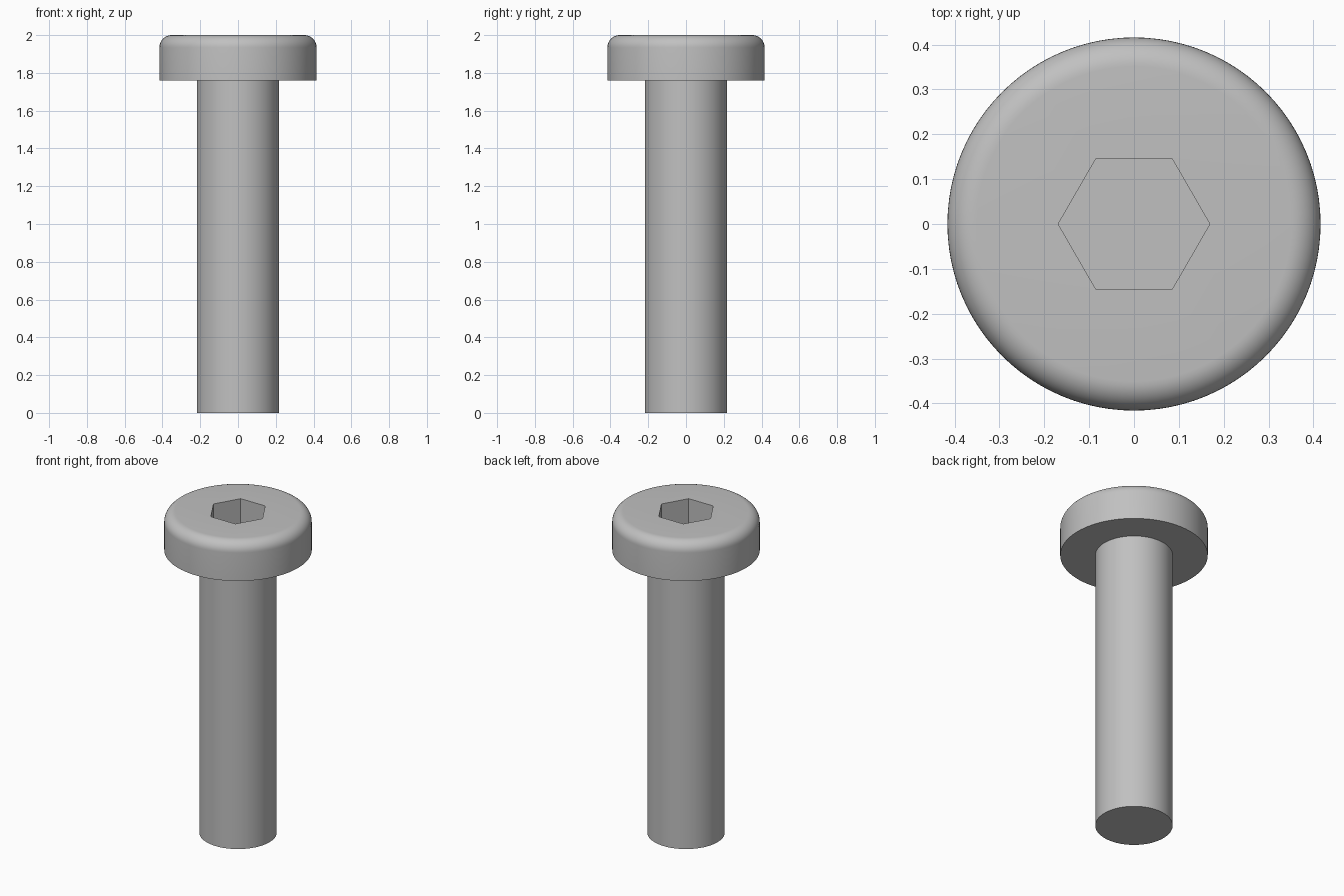
import bpy, bmesh, math

cube = bpy.data.objects.get("Cube")
if cube:
    bpy.data.objects.remove(cube, do_unlink=True)

SEGMENTS = 96
SHANK_R, HEAD_R = 0.218, 0.416
HEAD_Z, TOP_Z = 1.76, 2.0
FILLET = 0.065
SOCKET_R, SOCKET_DEPTH = 0.169, 0.18

steel = bpy.data.materials.new("steel grey")
steel.use_nodes = True
colour = (0.53, 0.53, 0.53, 1)
steel.diffuse_color = colour
steel.node_tree.nodes["Principled BSDF"].inputs["Base Color"].default_value = colour


def ring(bm, radius, z, count):
    """Circle of vertices around the z axis."""
    return [bm.verts.new((radius * math.cos(math.tau * i / count),
                          radius * math.sin(math.tau * i / count), z))
            for i in range(count)]


def bridge(bm, a, b):
    """Band of quads between two rings."""
    n = len(a)
    for i in range(n):
        j = (i + 1) % n
        bm.faces.new((a[i], a[j], b[j], b[i]))


bm = bmesh.new()

# Outer profile: shank, underside of head, side and rounded rim
profile = [(SHANK_R, 0), (SHANK_R, HEAD_Z), (HEAD_R, HEAD_Z)]
STEPS = 10
for k in range(STEPS + 1):
    a = math.pi / 2 * k / STEPS
    profile.append((HEAD_R - FILLET + FILLET * math.cos(a),
                    TOP_Z - FILLET + FILLET * math.sin(a)))
rings = [ring(bm, r, z, SEGMENTS) for r, z in profile]
for lower, upper in zip(rings, rings[1:]):
    bridge(bm, lower, upper)
bm.faces.new(reversed(rings[0]))

# Hexagonal socket
hex_top = ring(bm, SOCKET_R, TOP_Z, 6)
hex_floor = ring(bm, SOCKET_R, TOP_Z - SOCKET_DEPTH, 6)
bridge(bm, hex_top, hex_floor)
bm.faces.new(hex_floor)

# Flat top around the socket: one fan-shaped face per hexagon side
rim, per_side = rings[-1], SEGMENTS // 6
for s in range(6):
    arc = [rim[(s * per_side + i) % SEGMENTS] for i in range(per_side + 1)]
    bm.faces.new(arc + [hex_top[(s + 1) % 6], hex_top[s]])

bmesh.ops.recalc_face_normals(bm, faces=bm.faces)
mesh = bpy.data.meshes.new("socket_screw")
bm.to_mesh(mesh)
bm.free()
mesh.materials.append(steel)

screw = bpy.data.objects.new("socket_screw", mesh)
bpy.context.collection.objects.link(screw)
bpy.context.view_layer.objects.active = screw
screw.select_set(True)
bpy.ops.object.shade_smooth_by_angle(angle=math.radians(30))
